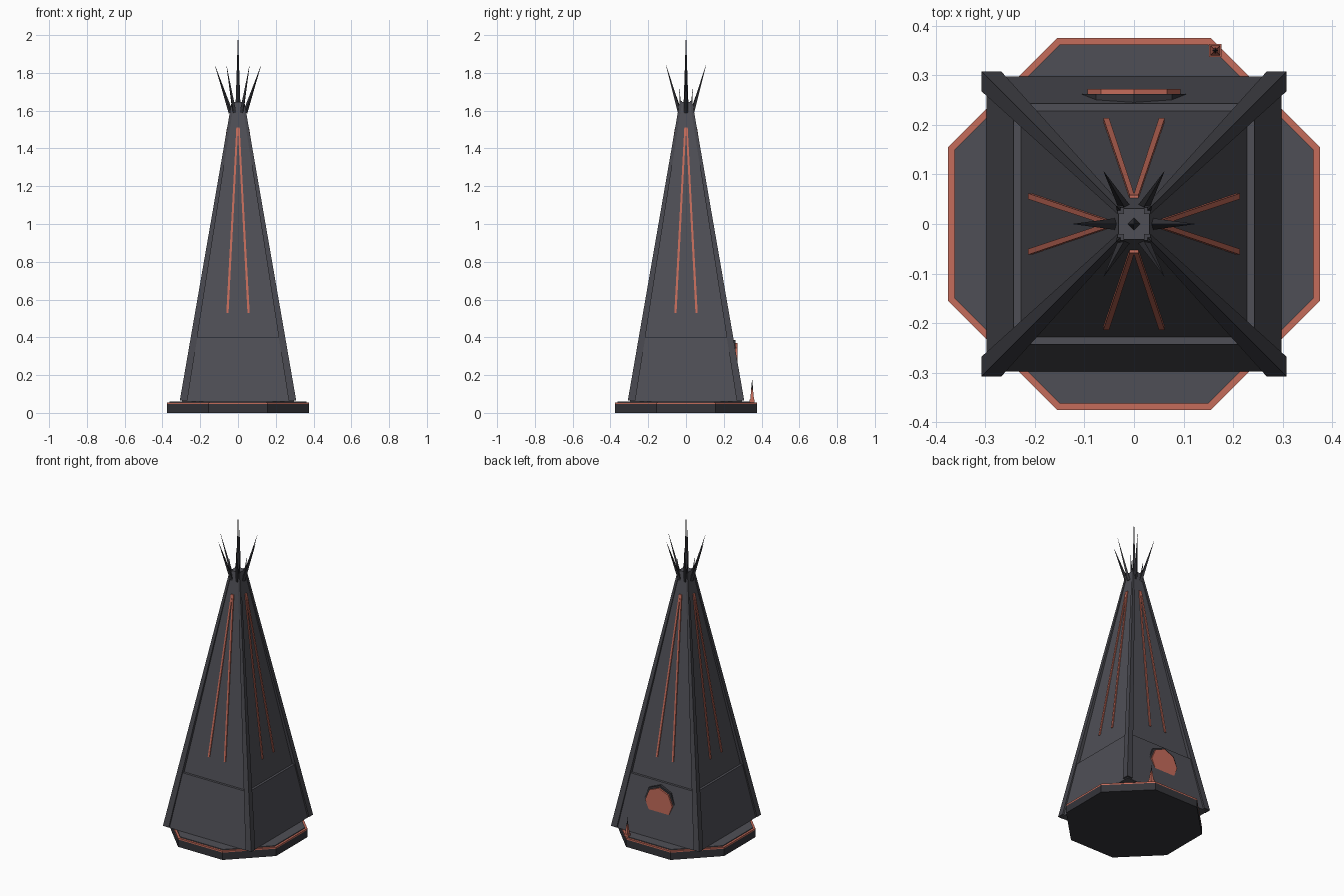
import bpy, bmesh, math
from mathutils import Vector, Matrix

if "Cube" in bpy.data.objects:
    bpy.data.objects.remove(bpy.data.objects["Cube"])


def material(name, rgb):
    m = bpy.data.materials.new(name)
    m.diffuse_color = (*rgb, 1)
    m.use_nodes = True
    m.node_tree.nodes["Principled BSDF"].inputs["Base Color"].default_value = m.diffuse_color
    return m


SLATE = material("slate grey", (0.078, 0.078, 0.092))
BEAM = material("beam grey", (0.062, 0.062, 0.074))
DARK = material("dark grey", (0.035, 0.035, 0.042))
RED = material("coral red", (0.56, 0.15, 0.105))


def loft(name, rings, mat):
    """Join closed rings of points into a capped flat-faced solid."""
    bm = bmesh.new()
    loops = [[bm.verts.new(p) for p in r] for r in rings]
    n = len(loops[0])
    for a, b in zip(loops, loops[1:]):
        for i in range(n):
            j = (i + 1) % n
            bm.faces.new((a[i], a[j], b[j], b[i]))
    bm.faces.new(loops[0][::-1])
    bm.faces.new(loops[-1])
    bmesh.ops.recalc_face_normals(bm, faces=bm.faces)
    me = bpy.data.meshes.new(name)
    bm.to_mesh(me)
    bm.free()
    me.materials.append(mat)
    ob = bpy.data.objects.new(name, me)
    bpy.context.collection.objects.link(ob)
    return ob


def ngon(n, r, z, turn=0.0, x=0, y=0):
    return [(x + r * math.cos(turn + i * math.tau / n),
             y + r * math.sin(turn + i * math.tau / n), z) for i in range(n)]


def rect(x0, x1, y0, y1, z):
    return [(x0, y0, z), (x1, y0, z), (x1, y1, z), (x0, y1, z)]


def square(h, z, x=0, y=0):
    return rect(x - h, x + h, y - h, y + h, z)


def octagon(apothem, z):
    return ngon(8, apothem / math.cos(math.pi / 8), z, math.pi / 8)


def spike(name, start, tip, r, mat=DARK):
    """Four-sided needle from start to tip."""
    start, tip = Vector(start), Vector(tip)
    rot = (tip - start).to_track_quat('Z', 'Y').to_matrix().to_4x4()
    length = (tip - start).length
    m = Matrix.Translation(start) @ rot
    rings = [[m @ Vector(p) for p in ngon(4, k, z)]
             for k, z in ((r, 0), (r * 0.55, length * 0.45), (0.0005, length))]
    return loft(name, rings, mat)


# Octagonal plinth with red rim
loft("plinth", [octagon(0.375, 0), octagon(0.375, 0.046)], DARK)
loft("plinth_rim", [octagon(0.375, 0.046), octagon(0.375, 0.055)], RED)
loft("plinth_top", [octagon(0.362, 0.05), octagon(0.362, 0.06)], SLATE)

# Tapered tower and thicker lower skirt
loft("tower_body", [square(0.282, 0.06), square(0.031, 1.645)], SLATE)
loft("tower_skirt", [square(0.298, 0.06), square(0.243, 0.4)], SLATE)

# Corner beams, each ending in a short spike
for i in range(4):
    rot = Matrix.Rotation(i * math.pi / 2, 4, 'Z')
    b = loft(f"corner_beam_{i}", [rect(0.268, 0.308, 0.268, 0.308, 0.066),
                                  rect(0.02, 0.033, 0.02, 0.033, 1.65)], BEAM)
    b.data.transform(rot)
    s = spike(f"corner_spike_{i}", (0.027, 0.027, 1.6), (0.036, 0.036, 1.715), 0.009)
    s.data.transform(rot)


# Pair of converging red strips on every side
def face_y(z):
    return -(0.282 - (z - 0.06) * 0.251 / 1.585)


for i in range(4):
    for side in (-1, 1):
        rings = []
        for x, z, w in ((0.056, 0.53, 0.006), (0.004, 1.51, 0.005)):
            y = face_y(z)
            rings.append(rect(side * x - w, side * x + w, y - 0.006, y + 0.006, z))
        s = loft(f"red_strip_{i}_{side}", rings, RED)
        s.data.transform(Matrix.Rotation(i * math.pi / 2, 4, 'Z'))

# Crown: central spire and six leaning spikes
spike("central_spire", (0, 0, 1.6), (0, 0, 2.0), 0.014)
for i in range(6):
    a = i * math.pi / 3
    c, s = math.cos(a), math.sin(a)
    spike(f"crown_spike_{i}", (0.038 * c, 0.038 * s, 1.59),
          (0.122 * c, 0.122 * s, 1.84), 0.012)


# Octagonal hatch on the back, partly sunk in the skirt
def disc(r, y):
    return [(x, y, 0.277 + z) for x, z, _ in ngon(8, r, 0)]


loft("hatch_frame", [disc(0.108, 0.22), disc(0.108, 0.262)], DARK)
loft("hatch_panel", [disc(0.094, 0.25), disc(0.094, 0.272)], RED)

# Small marker post on the plinth
px, py = 0.164, 0.35
loft("marker_base", [square(0.013, 0.055, px, py), square(0.013, 0.072, px, py)], RED)
loft("marker_cone", [square(0.010, 0.072, px, py), square(0.004, 0.13, px, py)], RED)
spike("marker_tip", (px, py, 0.12), (px, py, 0.178), 0.006)
